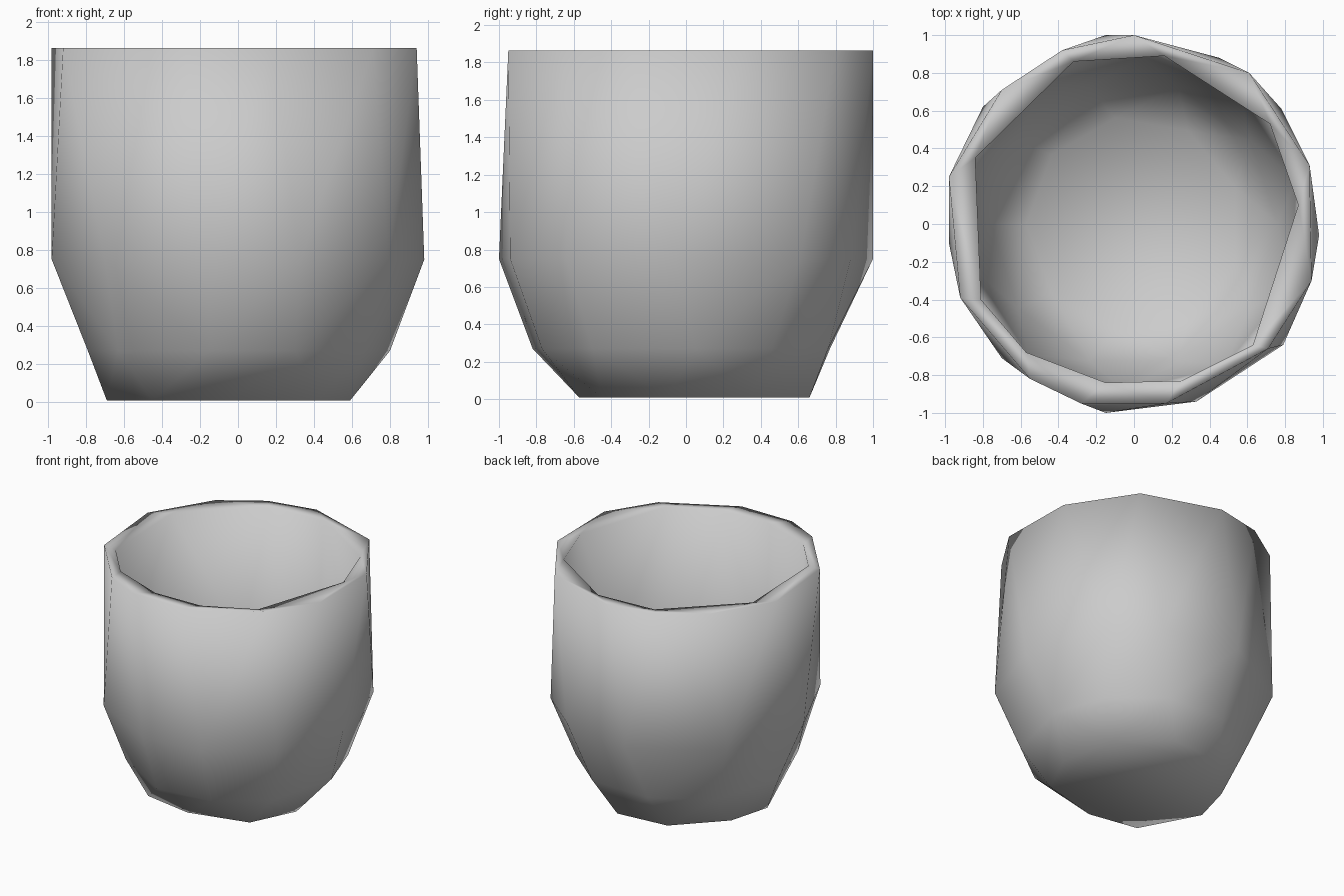
import bpy, bmesh
from math import cos, sin, pi, atan2, radians

if "Cube" in bpy.data.objects:
    bpy.data.objects.remove(bpy.data.objects["Cube"])

bm = bmesh.new()


def ring(points, z):
    """Irregular loop of corners, sorted by angle."""
    points = sorted(points, key=lambda p: atan2(p[1], p[0]))
    return [bm.verts.new((x, y, z)) for x, y in points]


def polygon(radius, sides, turn):
    return [(radius * cos(radians(turn) + 2 * pi * i / sides),
             radius * sin(radians(turn) + 2 * pi * i / sides)) for i in range(sides)]


def angle(loop, i):
    v = loop[i % len(loop)].co
    return atan2(v.y, v.x) + 2 * pi * (i // len(loop))


def zip_rings(a, b):
    """Triangulate between two loops with different corner counts."""
    i = j = 0
    while i < len(a) or j < len(b):
        va, vb = a[i % len(a)], b[j % len(b)]
        step_a = j == len(b) or (i < len(a) and angle(a, i + 1) + angle(a, i)
                                 <= angle(b, j + 1) + angle(b, j))
        if step_a:
            i += 1
            bm.faces.new((va, a[i % len(a)], vb))
        else:
            j += 1
            bm.faces.new((va, b[j % len(b)], vb))


# Outer wall, base to rim
base = ring([(-.69, -.05), (-.45, -.5), (-.05, -.57), (.42, -.45), (.59, -.1),
             (.5, .35), (.15, .66), (-.27, .62), (-.6, .28)], 0.008)
low = ring([(.8, .05), (.66, .46), (.3, .76), (-.2, .77), (-.62, .52), (-.79, -.05),
            (-.63, -.53), (-.15, -.82), (.3, -.77), (.66, -.5)], 0.27)
belly = ring([(-.15, 1), (.45, .88), (.78, .61), (.98, -.06), (.79, -.64), (.33, -.94),
              (-.15, -1), (-.7, -.71), (-.98, -.1), (-.8, .62)], 0.75)
rim = ring([(0, 1), (.61, .8), (.93, .31), (.94, -.3), (.71, -.66), (.17, -.95),
            (-.28, -.95), (-.55, -.82), (-.92, -.39), (-.98, .25), (-.7, .71), (-.38, .92)], 1.863)

# Inner wall, rim to floor
lip = ring([(-.32, .86), (.16, .89), (.72, .53), (.87, .1), (.63, -.64), (.25, -.83),
            (-.15, -.84), (-.57, -.68), (-.81, -.4), (-.84, .35)], 1.855)
inner_belly = ring(polygon(.89, 10, 15), 0.8)
inner_low = ring(polygon(.76, 10, 0), 0.35)
floor = ring(polygon(.57, 9, 20), 0.12)

loops = [base, low, belly, rim, lip, inner_belly, inner_low, floor]
for lower, upper in zip(loops, loops[1:]):
    zip_rings(lower, upper)
bm.faces.new(base[::-1])
bm.faces.new(floor)
bmesh.ops.recalc_face_normals(bm, faces=bm.faces)
for f in bm.faces:
    f.smooth = True

mesh = bpy.data.meshes.new("cup")
bm.to_mesh(mesh)
bm.free()
cup = bpy.data.objects.new("cup", mesh)
bpy.context.collection.objects.link(cup)
